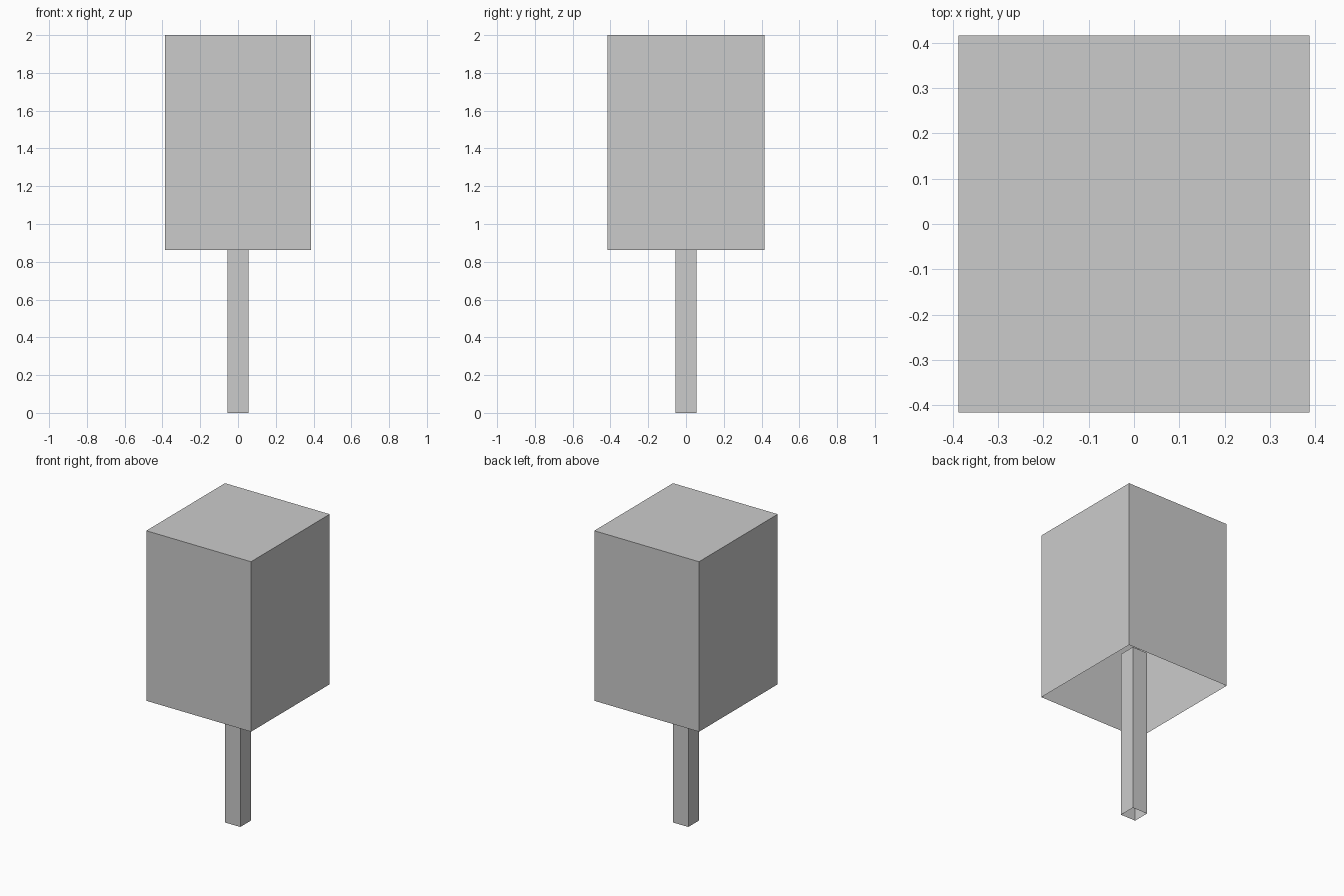
import bpy
import bmesh
from mathutils import Matrix

if "Cube" in bpy.data.objects:
    bpy.data.objects.remove(bpy.data.objects["Cube"])


def open_box(name, width, depth, z0, z1):
    """Box standing on an open underside."""
    bm = bmesh.new()
    bmesh.ops.create_cube(
        bm, size=1.0,
        matrix=Matrix.Translation((0, 0, (z0 + z1) / 2))
        @ Matrix.Diagonal((width, depth, z1 - z0, 1)))
    bm.normal_update()
    bottom = [f for f in bm.faces if f.normal.z < -0.5]
    bmesh.ops.delete(bm, geom=bottom, context='FACES')
    mesh = bpy.data.meshes.new(name)
    bm.to_mesh(mesh)
    bm.free()
    obj = bpy.data.objects.new(name, mesh)
    bpy.context.collection.objects.link(obj)
    return obj


# Trunk reaches a little way up inside the hollow crown
open_box("trunk", 0.112, 0.112, 0.0, 1.13)
# Hollow crown, open underneath
open_box("crown", 0.775, 0.832, 0.863, 2.0)
